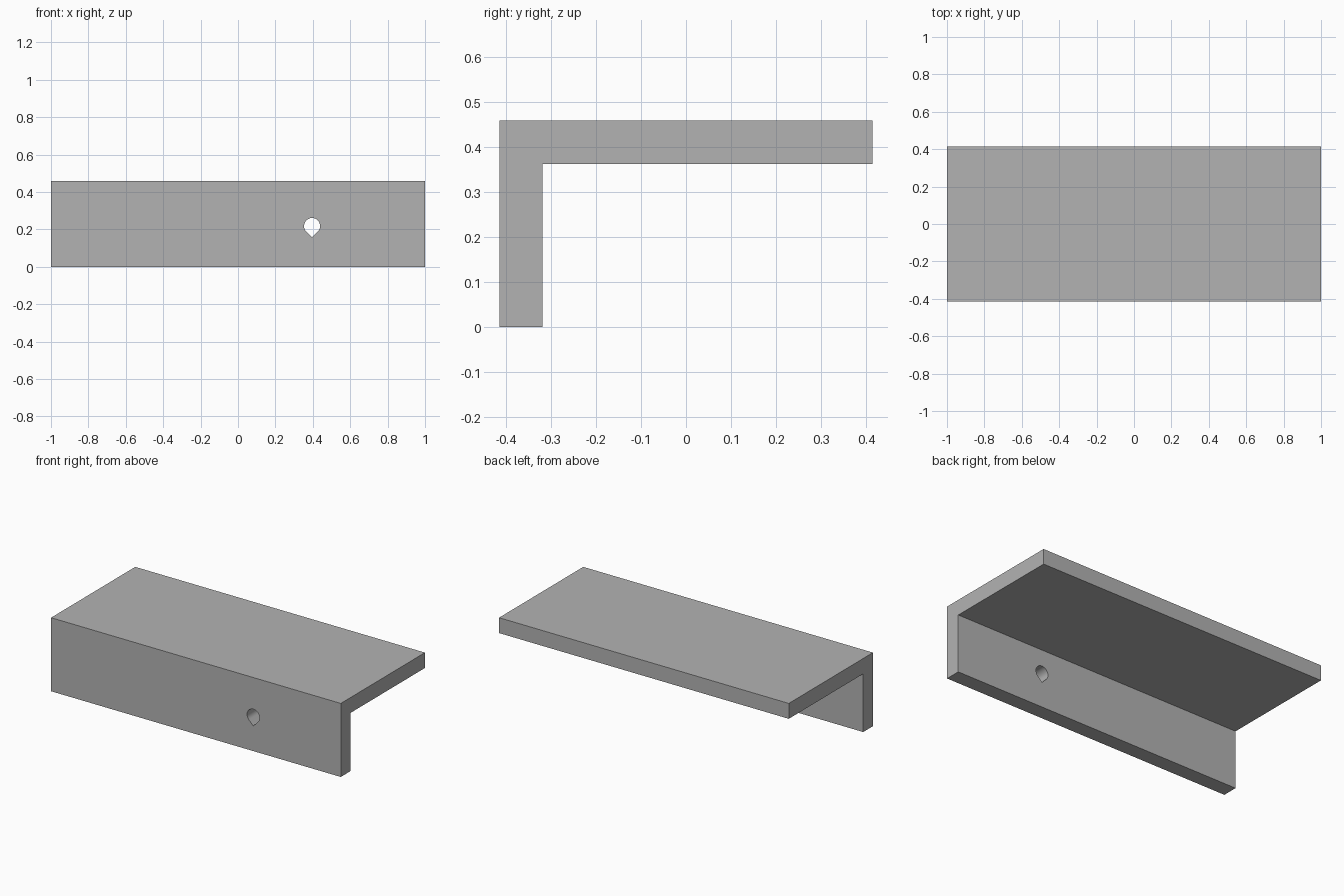
import bpy, bmesh, math

cube = bpy.data.objects.get("Cube")
if cube:
    bpy.data.objects.remove(cube, do_unlink=True)

# Plain grey material
grey = bpy.data.materials.new("plain grey")
grey.use_nodes = True
colour = (0.45, 0.45, 0.45, 1)
grey.diffuse_color = colour
grey.node_tree.nodes["Principled BSDF"].inputs["Base Color"].default_value = colour


def extrude_profile(name, points, offset):
    """Closed prism from a 3D outline pushed along an offset."""
    bm = bmesh.new()
    face = bm.faces.new([bm.verts.new(p) for p in points])
    result = bmesh.ops.extrude_face_region(bm, geom=[face], use_keep_orig=True)
    moved = [g for g in result["geom"] if isinstance(g, bmesh.types.BMVert)]
    bmesh.ops.translate(bm, verts=moved, vec=offset)
    bmesh.ops.recalc_face_normals(bm, faces=bm.faces)
    mesh = bpy.data.meshes.new(name)
    bm.to_mesh(mesh)
    bm.free()
    mesh.materials.append(grey)
    obj = bpy.data.objects.new(name, mesh)
    bpy.context.collection.objects.link(obj)
    return obj


# L-shaped bracket: front wall and top shelf in one profile
front, back, top, wall = -0.415, 0.415, 0.459, 0.096
outline = [(front, 0), (front + wall, 0), (front + wall, top - wall),
           (back, top - wall), (back, top), (front, top)]
bracket = extrude_profile("angle_bracket", [(-1, y, z) for y, z in outline], (2, 0, 0))

# Teardrop hole through the front wall: round above, pointed below
hole_x, hole_z, radius, steps = 0.396, 0.218, 0.043, 24
arc = [math.radians(-45 + 270 * i / steps) for i in range(steps + 1)]
teardrop = [(hole_x + radius * math.cos(a), front - 0.1, hole_z + radius * math.sin(a)) for a in arc]
teardrop.append((hole_x, front - 0.1, hole_z - radius * math.sqrt(2)))
cutter = extrude_profile("hole_cutter", teardrop, (0, wall + 0.2, 0))

cut = bracket.modifiers.new("teardrop_hole", "BOOLEAN")
cut.operation = "DIFFERENCE"
cut.solver = "EXACT"
cut.object = cutter

# Apply the cut and drop the cutter
bpy.ops.object.select_all(action="DESELECT")
bpy.context.view_layer.objects.active = bracket
bracket.select_set(True)
bpy.ops.object.modifier_apply(modifier=cut.name)
bpy.data.objects.remove(cutter, do_unlink=True)
bpy.ops.object.shade_smooth_by_angle(angle=math.radians(30))
